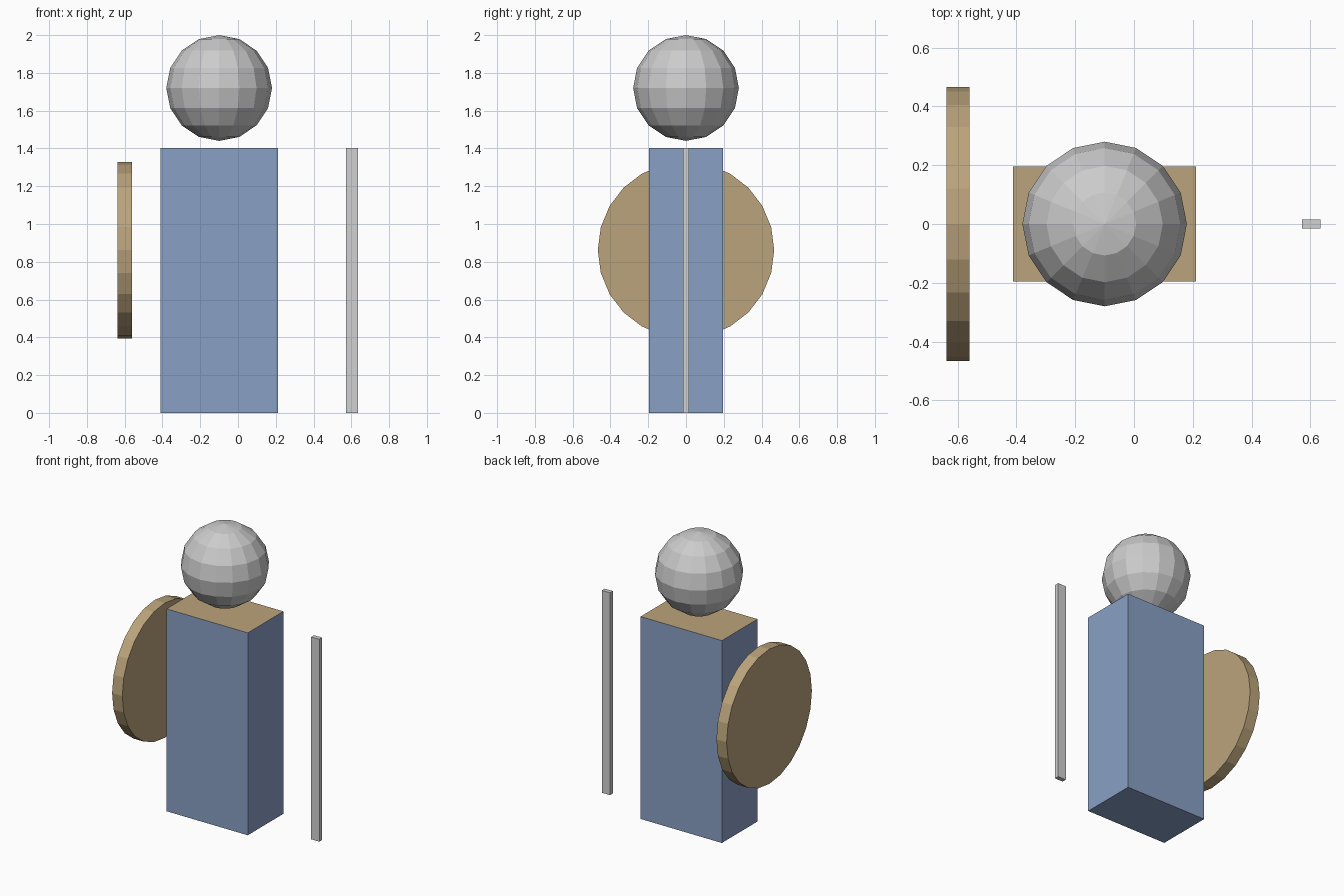
import bpy
from math import pi

default_cube = bpy.data.objects.get("Cube")
if default_cube:
    bpy.data.objects.remove(default_cube, do_unlink=True)


def make_material(name, rgb):
    mat = bpy.data.materials.new(name)
    mat.use_nodes = True
    color = (*rgb, 1)
    mat.diffuse_color = color
    mat.node_tree.nodes["Principled BSDF"].inputs["Base Color"].default_value = color
    return mat


blue = make_material("blue_cloth", (0.25, 0.35, 0.56))
tan = make_material("tan_wood", (0.5, 0.37, 0.2))
grey = make_material("helmet_grey", (0.6, 0.6, 0.6))
steel = make_material("blade_steel", (0.64, 0.64, 0.64))


def finish(name, *materials):
    """Name the new object, bake its transform and assign materials."""
    obj = bpy.context.object
    obj.name = obj.data.name = name
    bpy.ops.object.transform_apply(location=False, rotation=True, scale=True)
    obj.data.materials.clear()
    for mat in materials:
        obj.data.materials.append(mat)
    return obj


def make_box(name, x, size, *materials):
    """Box standing on the ground at the given x."""
    bpy.ops.mesh.primitive_cube_add(size=1, location=(x, 0, size[2] / 2))
    bpy.context.object.scale = size
    return finish(name, *materials)


# Body: blue block with a tan top
body = make_box("body", -0.1, (0.623, 0.39, 1.402), blue, tan)
for face in body.data.polygons:
    face.material_index = int(face.normal.z > 0.5)

# Blade: thin upright bar on the left side
make_box("blade", 0.603, (0.062, 0.031, 1.402), steel)

# Head: faceted ball floating over the body
bpy.ops.mesh.primitive_uv_sphere_add(segments=16, ring_count=8, radius=0.28,
                                     location=(-0.1, 0, 1.72))
finish("head", grey)

# Shield: flat disc on the right side, facing sideways
bpy.ops.mesh.primitive_cylinder_add(vertices=24, radius=0.467, depth=0.078,
                                    location=(-0.599, 0, 0.862),
                                    rotation=(0, pi / 2, 0))
finish("shield", tan)
